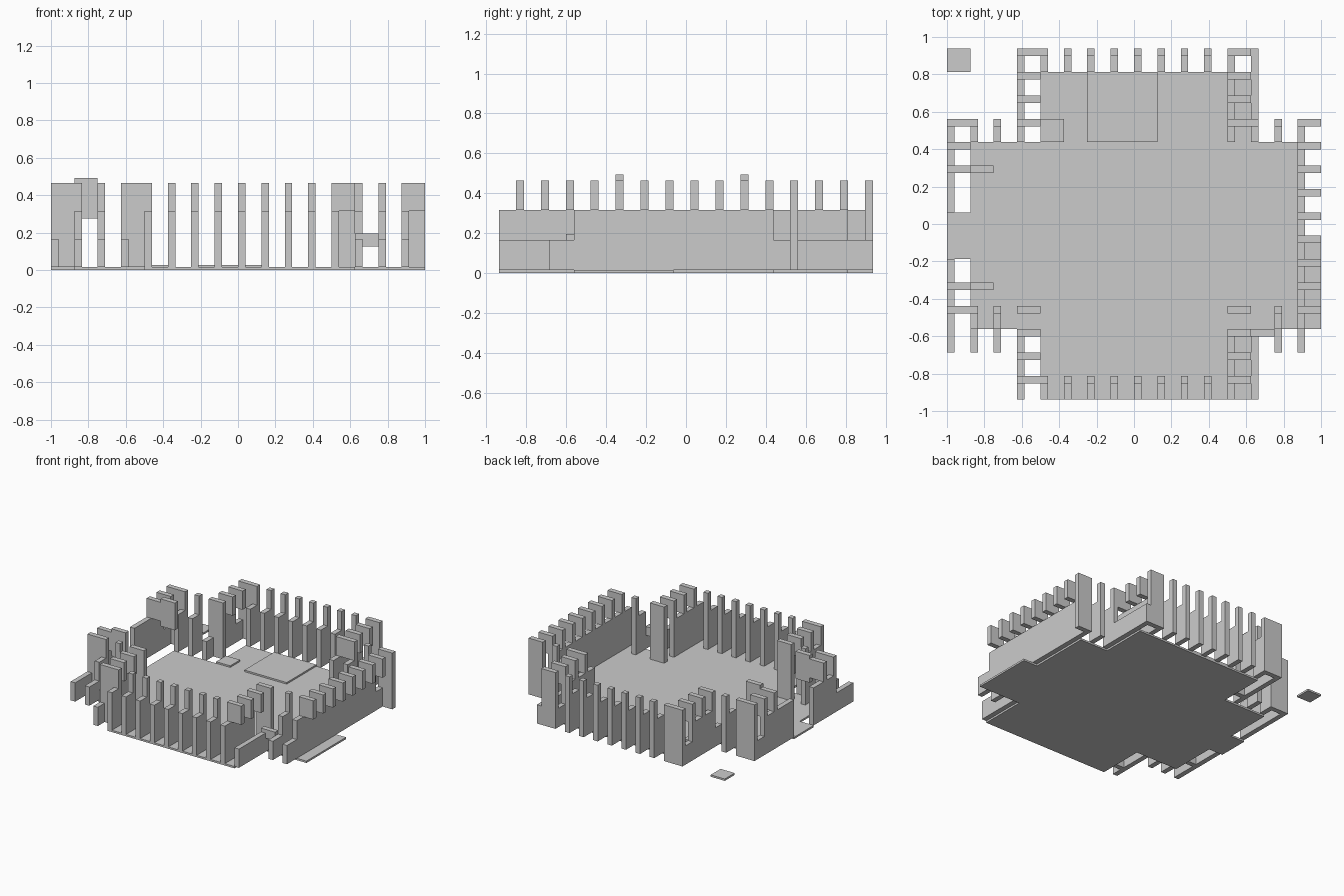
import bpy, bmesh

C, T = 0.125, 0.04                 # cell size, board thickness
Z0, LOW, MID, TOP = 0.015, 0.165, 0.315, 0.465


def build(name, boxes):
    """One object from a list of (x0, x1, y0, y1, z0, z1) boxes."""
    bm = bmesh.new()
    for x0, x1, y0, y1, z0, z1 in boxes:
        vs = bmesh.ops.create_cube(bm, size=1)["verts"]
        for v in vs:
            v.co = ((x0 + x1) / 2 + v.co.x * (x1 - x0),
                    (y0 + y1) / 2 + v.co.y * (y1 - y0),
                    (z0 + z1) / 2 + v.co.z * (z1 - z0))
    me = bpy.data.meshes.new(name)
    bm.to_mesh(me)
    bm.free()
    ob = bpy.data.objects.new(name, me)
    bpy.context.collection.objects.link(ob)
    return ob


def cells(a, b):
    return [a + i * C for i in range(round((b - a) / C))]


def slab(x, y0, y1, z):            # board running along y
    return (x, x + T, y0, y1, Z0, z)


def tooth(x, y, z0=MID):           # board running along x, at far end of a cell
    return (x, x + C, y + C - T, y + C, z0, TOP)


def post(x, y):                    # slab with a small square merlon at its far end
    return [slab(x, y, y + C, MID), (x, x + T, y + C - T, y + C, MID, TOP)]


# Cross-shaped floor made of non-overlapping plates
build("floor", [
    (-0.875, 0.875, -0.5625, 0.4375, 0, Z0),
    (-0.5, 0.625, -0.9375, -0.5625, 0, Z0),
    (-0.5, 0.625, 0.4375, 0.8125, 0, Z0),
    (-1, -0.875, -0.1875, 0.0625, 0, Z0),
    (0.875, 1, -0.5625, -0.0625, 0, Z0),
])
build("corner_tile", [(-1, -0.875, 0.8125, 0.9375, 0, Z0)])
build("floor_plates", [
    (-0.25, 0.125, 0.4375, 0.8125, Z0, 0.028),
    (-0.5, -0.375, 0.4375, 0.5625, Z0, 0.028),
])

# Rows of posts on the front and back edges
for name, y in (("front_posts", -0.9375), ("back_posts", 0.8125)):
    build(name, [b for x in cells(-0.5, 0.5) for b in post(x, y)])
build("arm_back_posts", [b for x in (-0.875, -0.75, 0.625, 0.75) for b in post(x, 0.4375)])
build("arm_front_posts", [b for x in (-0.875, -0.75, 0.75) for b in post(x, -0.5625)])

# Side walls
build("side_walls", [
    slab(0.875, -0.5625, 0.4375, MID),
    slab(-1, 0.0625, 0.4375, MID),
    slab(-1, -0.4375, -0.1875, MID),
    slab(-0.625, -0.8125, -0.5625, MID),
    slab(-0.625, 0.5625, 0.8125, MID),
    slab(0.5, -0.9375, -0.5625, MID),
    slab(0.5, 0.4375, 0.8125, MID),
])

# Low outer walls and low corner slabs
build("low_walls", [
    slab(0.625, -0.9375, -0.5625, LOW),
    slab(0.625, 0.5625, 0.9375, LOW),
    slab(-0.625, -0.9375, -0.8125, LOW),
    slab(-0.625, 0.8125, 0.9375, LOW),
    slab(-0.625, 0.4375, 0.5625, LOW),
    slab(0.5, 0.8125, 0.9375, LOW),
    slab(0.875, 0.4375, 0.5625, LOW),
    slab(-1, 0.4375, 0.5625, LOW),
    slab(-1, -0.6875, -0.4375, LOW),
] + [slab(x, -0.6875, -0.5625, LOW) for x in (-0.875, -0.75, 0.75, 0.875)])

# Overhanging battlement teeth
build("right_teeth", [tooth(0.875, y) for y in cells(-0.5625, 0.4375)])
build("left_teeth", [tooth(-1, y) for y in (0.3125, 0.1875, -0.4375)])
build("wing_teeth",
      [tooth(x, y) for x in (-0.625, 0.5) for y in (-0.8125, -0.6875, 0.5625, 0.6875)]
      + [tooth(0.5, -0.9375), tooth(0.5, 0.4375)])

# Full-height corner panels
build("corner_panels", [tooth(x, y, Z0) for x, y in (
    (-0.625, -0.9375), (-0.625, 0.8125), (0.5, 0.8125),
    (-0.625, -0.5625), (0.5, -0.5625), (-0.625, 0.4375),
    (-1, 0.4375), (0.875, 0.4375), (-1, -0.5625))])

# Raised boards beside the entrance, and the small front board
build("entrance_boards", [(-0.875, -0.75, y, y + T, 0.275, 0.493) for y in (-0.3525, 0.2725)])
build("front_board", [(0.625, 0.75, -0.6025, -0.5625, 0.125, 0.195)])
